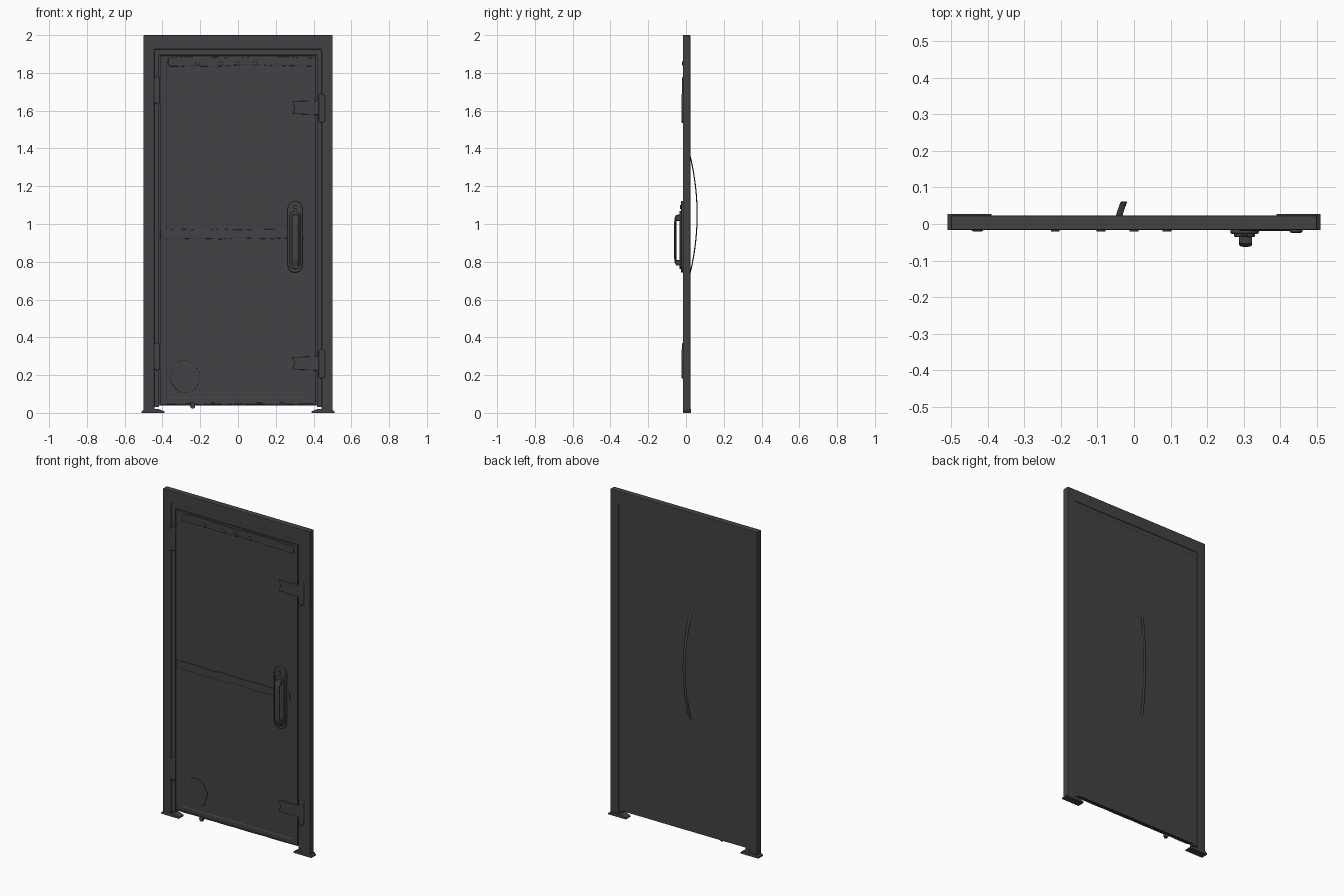
import bpy, bmesh, math, random
from mathutils import Vector

if "Cube" in bpy.data.objects:
    bpy.data.objects.remove(bpy.data.objects["Cube"])
random.seed(4)

steel = bpy.data.materials.new("dark_steel")
steel.diffuse_color = (0.055, 0.053, 0.059, 1)
steel.use_nodes = True
steel.node_tree.nodes["Principled BSDF"].inputs["Base Color"].default_value = steel.diffuse_color


def finish(name, bm, bevel=0.0, smooth=False):
    bmesh.ops.recalc_face_normals(bm, faces=bm.faces[:])
    me = bpy.data.meshes.new(name)
    bm.to_mesh(me)
    bm.free()
    ob = bpy.data.objects.new(name, me)
    bpy.context.collection.objects.link(ob)
    me.materials.append(steel)
    if bevel:
        m = ob.modifiers.new("bevel", 'BEVEL')
        m.width, m.segments, m.limit_method = bevel, 2, 'ANGLE'
    if smooth:
        bpy.ops.object.select_all(action='DESELECT')
        ob.select_set(True)
        bpy.context.view_layer.objects.active = ob
        bpy.ops.object.shade_smooth_by_angle(angle=math.radians(35))
    return ob


def slab(name, pts, y0, y1, bevel=0.0, smooth=False):
    """Extrude an outline in the x-z plane from y0 to y1."""
    bm = bmesh.new()
    f = bm.faces.new([bm.verts.new((x, y0, z)) for x, z in pts])
    ext = bmesh.ops.extrude_face_region(bm, geom=[f])["geom"]
    bmesh.ops.translate(bm, vec=(0, y1 - y0, 0),
                        verts=[v for v in ext if isinstance(v, bmesh.types.BMVert)])
    return finish(name, bm, bevel, smooth)


def box(name, x0, x1, y0, y1, z0, z1, bevel=0.0):
    return slab(name, [(x0, z0), (x1, z0), (x1, z1), (x0, z1)], y0, y1, bevel)


def capsule(cx, z0, z1, r, n=10):
    top = [(cx + r * math.cos(math.pi * i / n), z1 - r + r * math.sin(math.pi * i / n)) for i in range(n + 1)]
    bot = [(cx - r * math.cos(math.pi * i / n), z0 + r - r * math.sin(math.pi * i / n)) for i in range(n + 1)]
    return top + bot


def sweep(name, path, width, thick, lean=0.0, n=10):
    """Sweep an elliptical section along a path in the y-z plane."""
    bm = bmesh.new()
    rings = []
    for i, p in enumerate(path):
        a, b = path[max(i - 1, 0)], path[min(i + 1, len(path) - 1)]
        t = (Vector(b) - Vector(a)).normalized()
        nrm = t.cross(Vector((1, 0, 0)))
        rings.append([bm.verts.new(Vector(p) + Vector((width * math.cos(2 * math.pi * k / n), 0, 0))
                      + nrm * thick * math.sin(2 * math.pi * k / n)) for k in range(n)])
    for r, s in zip(rings, rings[1:]):
        for k in range(n):
            bm.faces.new((r[k], r[(k + 1) % n], s[(k + 1) % n], s[k]))
    bm.faces.new(rings[0])
    bm.faces.new(rings[-1])
    return finish(name, bm, smooth=True)


# Frame: one arch outline, with a thinner inner lip as the door stop
def arch(w, top, inner, inner_top, z0):
    return [(-w, z0), (-inner, z0), (-inner, inner_top), (inner, inner_top),
            (inner, z0), (w, z0), (w, top), (-w, top)]


slab("door_frame", arch(0.5, 2.0, 0.443, 1.925, 0.0), -0.016, 0.023, 0.003)
slab("frame_lip", arch(0.46, 1.96, 0.418, 1.897, 0.03), -0.011, 0.019)

# Feet under the jambs
for s, side in ((-1, "left"), (1, "right")):
    slab("foot_" + side, [(s * 0.51, 0), (s * 0.39, 0), (s * 0.39, 0.008), (s * 0.42, 0.02),
                          (s * 0.495, 0.02), (s * 0.51, 0.008)], -0.017, 0.027)

# Door leaf, with the front face inset as a shallow panel
bm = bmesh.new()
bmesh.ops.create_cube(bm, size=1)
for v in bm.verts:
    v.co = (v.co.x * 0.826, 0.002 + v.co.y * 0.028, 0.968 + v.co.z * 1.846)
bm.faces.ensure_lookup_table()
bm.normal_update()
front = [f for f in bm.faces if f.normal.y < -0.9]
bmesh.ops.inset_region(bm, faces=front, thickness=0.047, depth=0)
bmesh.ops.inset_region(bm, faces=front, thickness=0.004, depth=-0.003)
finish("door_leaf", bm, 0.002)
box("back_sheet", -0.46, 0.46, 0.008, 0.0185, 0.04, 1.96)

# Battered top strip and middle rail: wavy edges
def rail(name, x0, x1, z0, z1, y, wob, n=12):
    xs = [x0 + (x1 - x0) * i / n for i in range(n + 1)]
    lo = [(x, z0 + random.uniform(-wob, wob)) for x in xs]
    hi = [(x, z1 + random.uniform(-wob, wob)) for x in reversed(xs)]
    slab(name, lo + hi, -0.008, y, 0.003)


rail("top_strip", -0.37, 0.39, 1.838, 1.882, -0.0165, 0.005)
rail("middle_rail", -0.412, 0.36, 0.922, 0.972, -0.0155, 0.004)
rail("bottom_strip", -0.40, 0.40, 0.046, 0.054, -0.016, 0.002)
for i, x in enumerate((-0.215, -0.09, 0.0, 0.09)):
    slab("rivet_%d" % (i + 1), capsule(x, 1.838, 1.862, 0.012, 5), -0.015, -0.0205, 0.002, True)

# Hinges: strap and barrel on the right, knuckle on the left
for z, zl, tag in ((1.615, 1.705, "upper"), (0.262, 0.295, "lower")):
    slab("hinge_strap_" + tag, [(0.29, z - 0.032), (0.44, z - 0.038), (0.44, z + 0.04), (0.38, z + 0.036),
                                (0.285, z + 0.034), (0.30, z + 0.005)], -0.009, -0.019, 0.003)
    slab("hinge_barrel_" + tag, capsule(0.443, z - 0.08, z + 0.075, 0.018), -0.008, -0.024, 0.005, True)
    slab("hinge_knuckle_" + tag, capsule(-0.428, zl - 0.07, zl + 0.075, 0.016), -0.008, -0.02, 0.004, True)

# Ragged round patch near the bottom
ring = [(-0.28 + r * math.cos(a), 0.19 + 1.1 * r * math.sin(a))
        for i in range(28) for a, r in [(2 * math.pi * i / 28, random.uniform(0.074, 0.082))]]
slab("round_patch", ring, -0.006, -0.0125, 0.002)

# Drip of slag under the door
slab("bottom_lump", capsule(-0.24, 0.022, 0.055, 0.013, 6), -0.017, 0.0, 0.003, True)

# Front handle: backplate, raised rim and a pulled grip
slab("handle_plate", capsule(0.302, 0.742, 1.122, 0.039), -0.008, -0.027, 0.004, True)
slab("handle_rim", capsule(0.302, 0.762, 1.07, 0.029), -0.025, -0.035, 0.003, True)
path = [(0.305, -0.03, 0.785), (0.305, -0.05, 0.787), (0.305, -0.056, 0.80), (0.305, -0.057, 0.83),
        (0.305, -0.057, 1.0), (0.305, -0.056, 1.03), (0.305, -0.05, 1.043), (0.305, -0.03, 1.045)]
sweep("handle_grip", path, 0.018, 0.006)
for z, tag in ((0.797, "lower"), (1.035, "upper")):
    box("handle_post_" + tag, 0.287, 0.323, -0.054, -0.03, z - 0.018, z + 0.012, 0.004)
slab("handle_bolt", capsule(0.302, 1.08, 1.10, 0.01, 6), -0.026, -0.031, 0.002, True)

# Back handle: long thin bow, leaning slightly sideways
bow = [(-0.042 + 0.014 * math.sin(math.pi * t), 0.015 + 0.044 * math.sin(math.pi * t) ** 0.8, 0.72 + 0.66 * t)
       for t in [i / 24 for i in range(25)]]
sweep("back_handle", bow, 0.009, 0.003)
